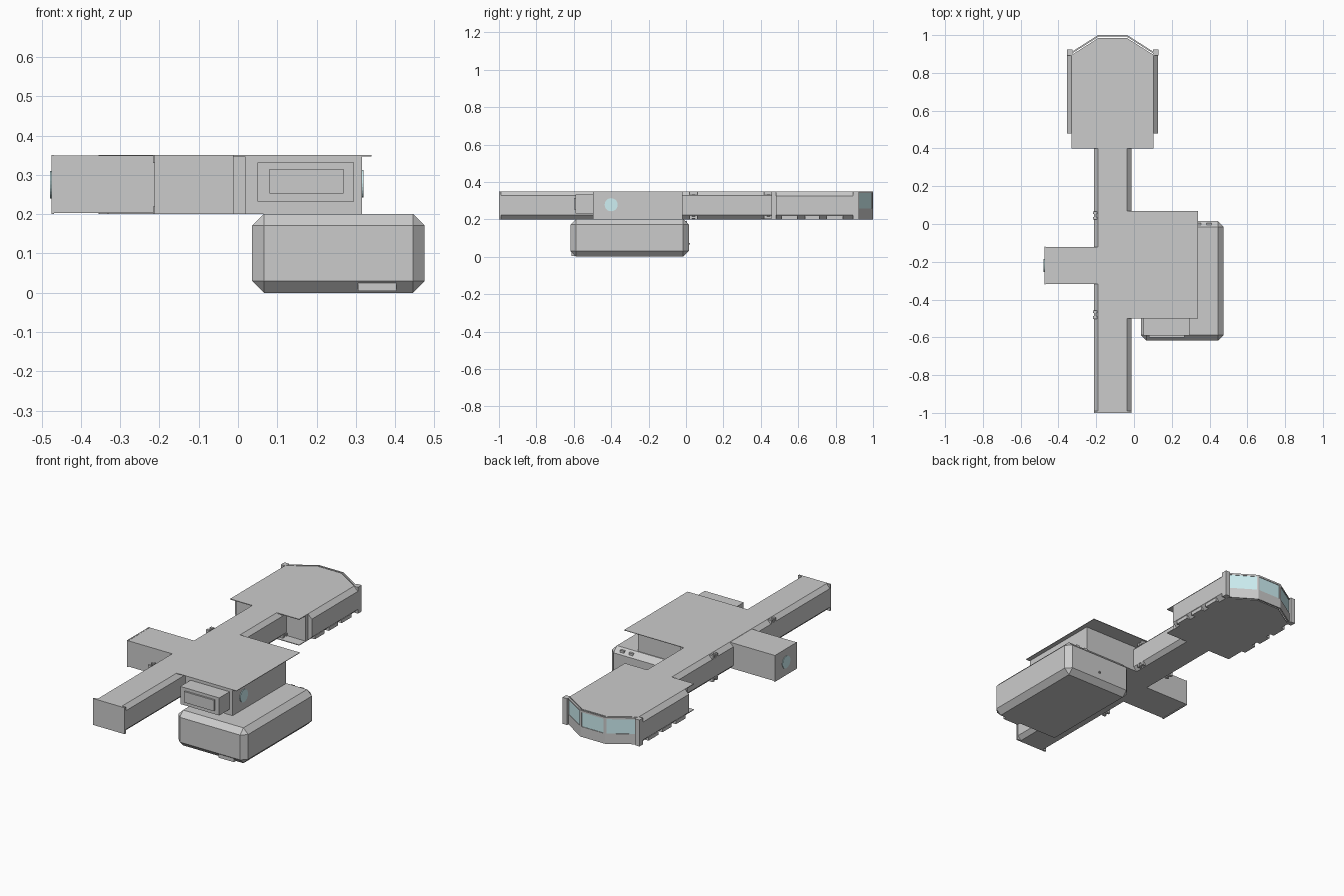
import bpy, bmesh
from mathutils import Vector

if "Cube" in bpy.data.objects:
    bpy.data.objects.remove(bpy.data.objects["Cube"])

glass = bpy.data.materials.new("pale_blue_glass")
glass.diffuse_color = (0.62, 0.87, 0.9, 1)
glass.use_nodes = True
glass.node_tree.nodes["Principled BSDF"].inputs["Base Color"].default_value = glass.diffuse_color


def finish(name, bm, mat=None):
    bmesh.ops.recalc_face_normals(bm, faces=bm.faces)
    me = bpy.data.meshes.new(name)
    bm.to_mesh(me)
    bm.free()
    ob = bpy.data.objects.new(name, me)
    bpy.context.collection.objects.link(ob)
    if mat:
        me.materials.append(mat)
    return ob


def prism(name, pts, a, b, axis="z", mat=None):
    """Extrude a closed 2D profile from a to b along an axis."""
    place = {"z": lambda p, t: (p[0], p[1], t),
             "y": lambda p, t: (p[0], t, p[1]),
             "x": lambda p, t: (t, p[0], p[1])}[axis]
    bm = bmesh.new()
    lo = [bm.verts.new(place(p, a)) for p in pts]
    hi = [bm.verts.new(place(p, b)) for p in pts]
    bm.faces.new(lo)
    bm.faces.new(hi)
    n = len(pts)
    for i in range(n):
        j = (i + 1) % n
        bm.faces.new((lo[i], lo[j], hi[j], hi[i]))
    return finish(name, bm, mat)


def box(name, x, y, z, bevel=0, mat=None):
    bm = bmesh.new()
    bmesh.ops.create_cube(bm, size=1)
    for v in bm.verts:
        v.co = Vector([(r[0] + r[1]) / 2 + c * (r[1] - r[0]) for r, c in zip((x, y, z), v.co)])
    if bevel:
        bmesh.ops.bevel(bm, geom=bm.edges[:], offset=bevel, segments=1, affect="EDGES")
    return finish(name, bm, mat)


def octagon(x0, x1, z0, z1, c):
    return [(x0 + c, z0), (x1 - c, z0), (x1, z0 + c), (x1, z1 - c),
            (x1 - c, z1), (x0 + c, z1), (x0, z1 - c), (x0, z0 + c)]


def round_window(name, x0, x1, y, z, r):
    bm = bmesh.new()
    bmesh.ops.create_cone(bm, cap_ends=True, segments=24, radius1=r, radius2=r, depth=x1 - x0)
    for v in bm.verts:
        v.co = Vector(((x0 + x1) / 2 + v.co.z, y + v.co.x, z + v.co.y))
    finish(name, bm, glass)


Z0, Z1 = 0.2, 0.35
CX = -0.113  # centre line of corridor and cabin

# Long corridor with chamfered edges and its end plate
prism("corridor", octagon(-0.212, -0.014, Z0, Z1, 0.022), -0.995, 0.48, "y")
box("corridor_end_plate", (-0.213, -0.012), (-1.0, -0.99), (Z0, Z1))

# Side arm with porthole
box("side_arm", (-0.47, -0.19), (-0.318, -0.122), (Z0 + 0.003, Z1 - 0.001))
box("side_arm_end_plate", (-0.475, -0.468), (-0.32, -0.12), (Z0, Z1))
round_window("side_arm_porthole", -0.478, -0.47, -0.22, 0.275, 0.035)

# Small clamps along the corridor edges
for side, x, ys in (("left", -0.206, (0.045, -0.48)), ("right", -0.02, (0.04, 0.44))):
    for y in ys:
        for z in (Z0 + 0.01, Z1 - 0.01):
            box(side + "_clamp", (x - 0.01, x + 0.01), (y - 0.022, y - 0.008), (z - 0.01, z + 0.01))
            box(side + "_clamp", (x - 0.01, x + 0.01), (y + 0.008, y + 0.022), (z - 0.01, z + 0.01))
            box(side + "_clamp_pin", (x - 0.005, x + 0.005), (y - 0.022, y + 0.022), (z - 0.006, z + 0.006))

# Main room with overhanging roof sheet and recessed link to the corridor
box("room", (0.018, 0.315), (-0.498, -0.02), (Z0, Z1 - 0.002))
box("room_link", (-0.05, 0.02), (-0.44, -0.02), (Z0, Z1 - 0.002))
box("room_roof", (-0.19, 0.34), (-0.5, 0.07), (Z1 - 0.003, Z1))
round_window("room_porthole", 0.31, 0.319, -0.4, 0.278, 0.035)

# Bay on the room front
box("front_bay", (0.05, 0.295), (-0.59, -0.495), (0.232, 0.332))
box("front_bay_panel", (0.08, 0.268), (-0.6, -0.585), (0.253, 0.315))

# Bevelled lower module with tabs
box("lower_module", (0.036, 0.475), (-0.617, 0.015), (0, Z0 + 0.001), bevel=0.03)
box("lower_module_step", (0.305, 0.403), (-0.612, -0.575), (0.004, 0.03))
for x in (0.33, 0.385):
    box("lower_module_tab", (x, x + 0.025), (-0.008, 0.006), (0.18, 0.192))
box("lower_module_stud", (0.25, 0.262), (0.01, 0.022), (0.066, 0.074))

# Cabin: floor and roof sheets, chamfered body
plan = [(-0.33, 0.4), (0.104, 0.4), (0.104, 0.895), (-0.038, 0.985), (-0.188, 0.985), (-0.33, 0.895)]
prism("cabin_floor", plan, Z0, Z0 + 0.004)
prism("cabin_roof", plan, Z1 - 0.004, Z1)
prism("cabin_body", octagon(-0.354, 0.128, Z0, Z1, 0.024), 0.48, 0.9, "y")
box("cabin_back", (-0.33, 0.104), (0.457, 0.485), (Z0, Z1 - 0.001))

# Three-sided windscreen: sill, header, posts and glass per facet
rim = [Vector(p) for p in ((0.112, 0.906), (-0.036, 1.0), (-0.19, 1.0), (-0.338, 0.906))]


def panel(name, a, b, t0, t1, d0, d1, z0, z1, mat=None):
    d = b - a
    n = Vector((-d.y, d.x)).normalized()  # points into the cabin
    p, q = a + d * t0, a + d * t1
    prism(name, [p + n * d0, q + n * d0, q + n * d1, p + n * d1], z0, z1, "z", mat)


for a, b in zip(rim, rim[1:]):
    panel("windscreen_sill", a, b, 0, 1, 0, 0.008, Z0, 0.258)
    panel("windscreen_header", a, b, 0, 1, 0, 0.008, 0.34, Z1)
    panel("windscreen_post", a, b, 0, 0.05, 0, 0.008, 0.258, 0.34)
    panel("windscreen_post", a, b, 0.95, 1, 0, 0.008, 0.258, 0.34)
    panel("windscreen_glass", a, b, 0.05, 0.95, 0.003, 0.006, 0.258, 0.34, glass)

# Cabin corner pillars and lower side tabs, mirrored
for s in (-1, 1):
    def span(a, b):
        return tuple(sorted((CX + s * a, CX + s * b)))
    box("cabin_pillar", span(0.213, 0.242), (0.893, 0.925), (Z0, Z1))
    for y0, y1 in ((0.51, 0.595), (0.635, 0.715), (0.75, 0.84)):
        box("cabin_side_tab", span(0.205, 0.24), (y0, y1), (Z0, Z0 + 0.02))
